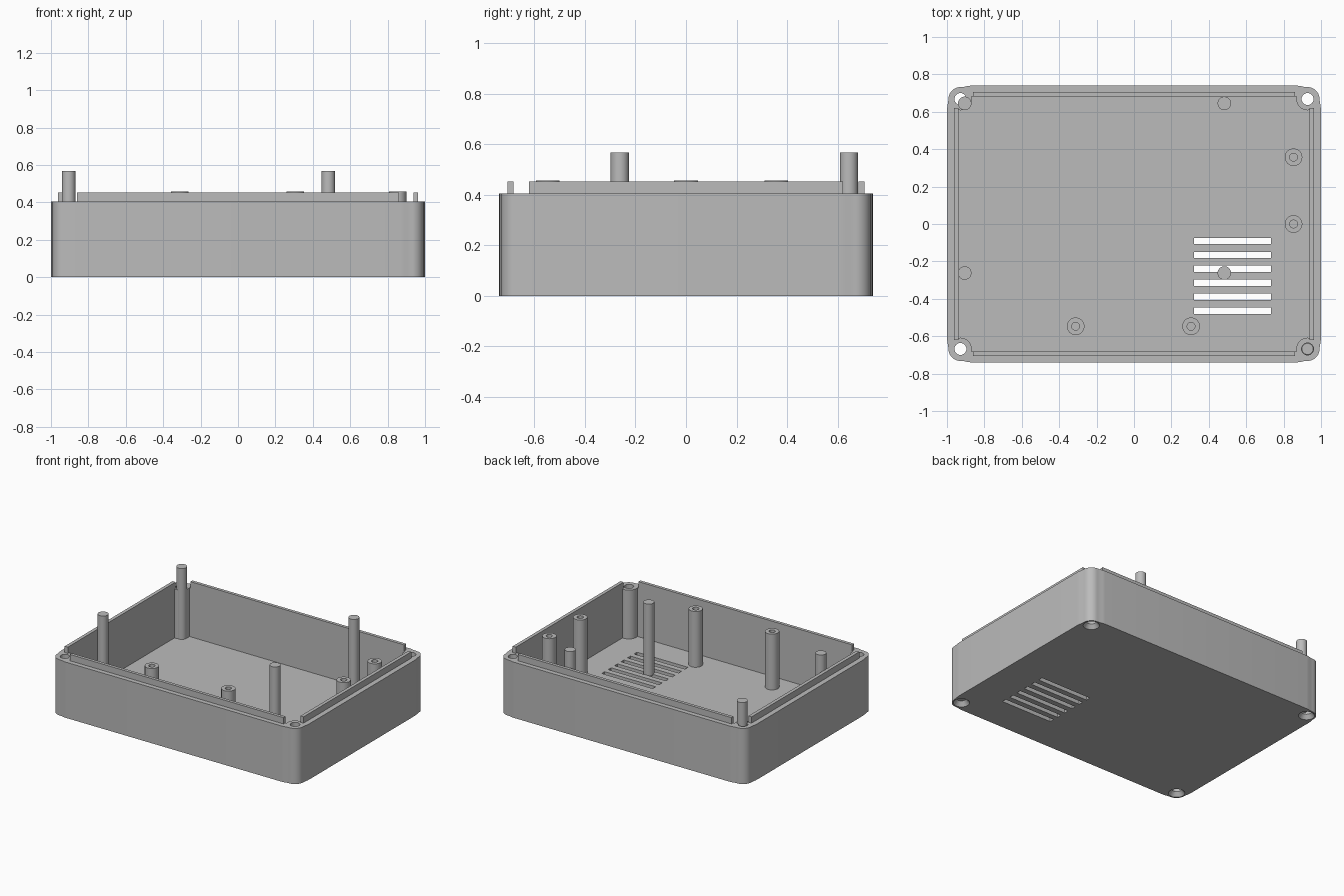
import bpy, bmesh
from math import sin, cos, asin, acos, pi

cube = bpy.data.objects.get("Cube")
if cube:
    bpy.data.objects.remove(cube, do_unlink=True)

# Main dimensions
WALL_TOP, LIP_TOP, FLOOR = 0.406, 0.452, 0.05
INNER_X, INNER_Y = 0.938, 0.683
SCREW_X, SCREW_Y, COLUMN_R = 0.928, 0.668, 0.06
CORNERS = [(sx * SCREW_X, sy * SCREW_Y) for sx in (1, -1) for sy in (1, -1)]

grey = bpy.data.materials.new("plastic grey")
grey.use_nodes = True
colour = (0.5, 0.5, 0.5, 1)
grey.diffuse_color = colour
grey.node_tree.nodes["Principled BSDF"].inputs["Base Color"].default_value = colour


def finish(name, bm):
    bmesh.ops.recalc_face_normals(bm, faces=bm.faces)
    mesh = bpy.data.meshes.new(name)
    bm.to_mesh(mesh)
    bm.free()
    mesh.materials.append(grey)
    obj = bpy.data.objects.new(name, mesh)
    bpy.context.collection.objects.link(obj)
    return obj


def activate(obj):
    bpy.ops.object.select_all(action='DESELECT')
    obj.select_set(True)
    bpy.context.view_layer.objects.active = obj


def smooth(obj):
    activate(obj)
    bpy.ops.object.shade_smooth_by_angle(angle=pi / 6)


def prism(name, outline, z0, z1):
    bm = bmesh.new()
    face = bm.faces.new([bm.verts.new((x, y, z0)) for x, y in outline])
    top = bmesh.ops.extrude_face_region(bm, geom=[face])["geom"]
    bmesh.ops.translate(bm, vec=(0, 0, z1 - z0),
                        verts=[v for v in top if isinstance(v, bmesh.types.BMVert)])
    return finish(name, bm)


def cylinder(name, x, y, z0, z1, r0, r1=None):
    bm = bmesh.new()
    bmesh.ops.create_cone(bm, cap_ends=True, segments=32, radius1=r0,
                          radius2=r0 if r1 is None else r1, depth=z1 - z0)
    bmesh.ops.translate(bm, verts=bm.verts, vec=(x, y, (z0 + z1) / 2))
    return finish(name, bm)


def box(name, x0, x1, y0, y1, z0, z1):
    return prism(name, [(x0, y0), (x1, y0), (x1, y1), (x0, y1)], z0, z1)


def cut(obj, cutter):
    cutter.hide_render = True
    mod = obj.modifiers.new("cut", 'BOOLEAN')
    mod.operation, mod.solver, mod.object = 'DIFFERENCE', 'EXACT', cutter
    activate(obj)
    bpy.ops.object.modifier_apply(modifier=mod.name)
    bpy.data.objects.remove(cutter, do_unlink=True)


def arc(r, a0, a1, n):
    return [(SCREW_X + r * cos(a0 + (a1 - a0) * i / n),
             SCREW_Y + r * sin(a0 + (a1 - a0) * i / n)) for i in range(n + 1)]


def four_corners(quarter):
    loop = []
    for sx, sy in ((1, 1), (-1, 1), (-1, -1), (1, -1)):
        loop += [(sx * x, sy * y) for x, y in quarter[::sx * sy]]
    return loop


# Tray with rounded, slightly pinched corners
outer = ([(1, 0.605), (0.998, 0.63), (0.994, 0.65)] + arc(0.064, 0, pi / 2, 12)
         + [(0.905, 0.734), (0.89, 0.738), (0.868, 0.74)])
tray = prism("tray", four_corners(outer), 0, WALL_TOP)

# Cavity leaves a screw column standing in each corner
start = 2 * pi - acos((INNER_X - SCREW_X) / COLUMN_R)
end = pi - asin((INNER_Y - SCREW_Y) / COLUMN_R)
cut(tray, prism("cavity", four_corners(arc(COLUMN_R, start, end, 14)), FLOOR, 1))

# Countersunk screw holes
for x, y in CORNERS:
    cut(tray, cylinder("screw_hole", x, y, -0.1, 1, 0.032))
    cut(tray, cylinder("countersink", x, y, -0.005, 0.032, 0.058, 0.03))

# Vent slots in the floor
for i in range(6):
    y = -0.091 - i * 0.0744
    cut(tray, box("slot", 0.32, 0.732, y - 0.017, y + 0.017, -0.1, 0.1))
smooth(tray)

# Raised lip on each wall
for side, s in (("back", 1), ("front", -1)):
    box(side + "_lip", -0.862, 0.862, *sorted((s * INNER_Y, s * 0.706)), WALL_TOP, LIP_TOP)
for side, s in (("left", 1), ("right", -1)):
    box(side + "_lip", *sorted((s * INNER_X, s * 0.963)), -0.621, 0.621, WALL_TOP, LIP_TOP)

# Tall locating posts
for x in (-0.905, 0.483):
    for y in (-0.262, 0.645):
        smooth(cylinder("locating_post", x, y, FLOOR - 0.01, 0.567, 0.036))

# Standoffs with a screw bore
for x, y in ((0.853, 0.357), (0.853, 0), (-0.312, -0.547), (0.305, -0.547)):
    standoff = cylinder("standoff", x, y, FLOOR - 0.01, 0.457, 0.047)
    cut(standoff, cylinder("bore", x, y, 0.2, 0.6, 0.021))
    smooth(standoff)
